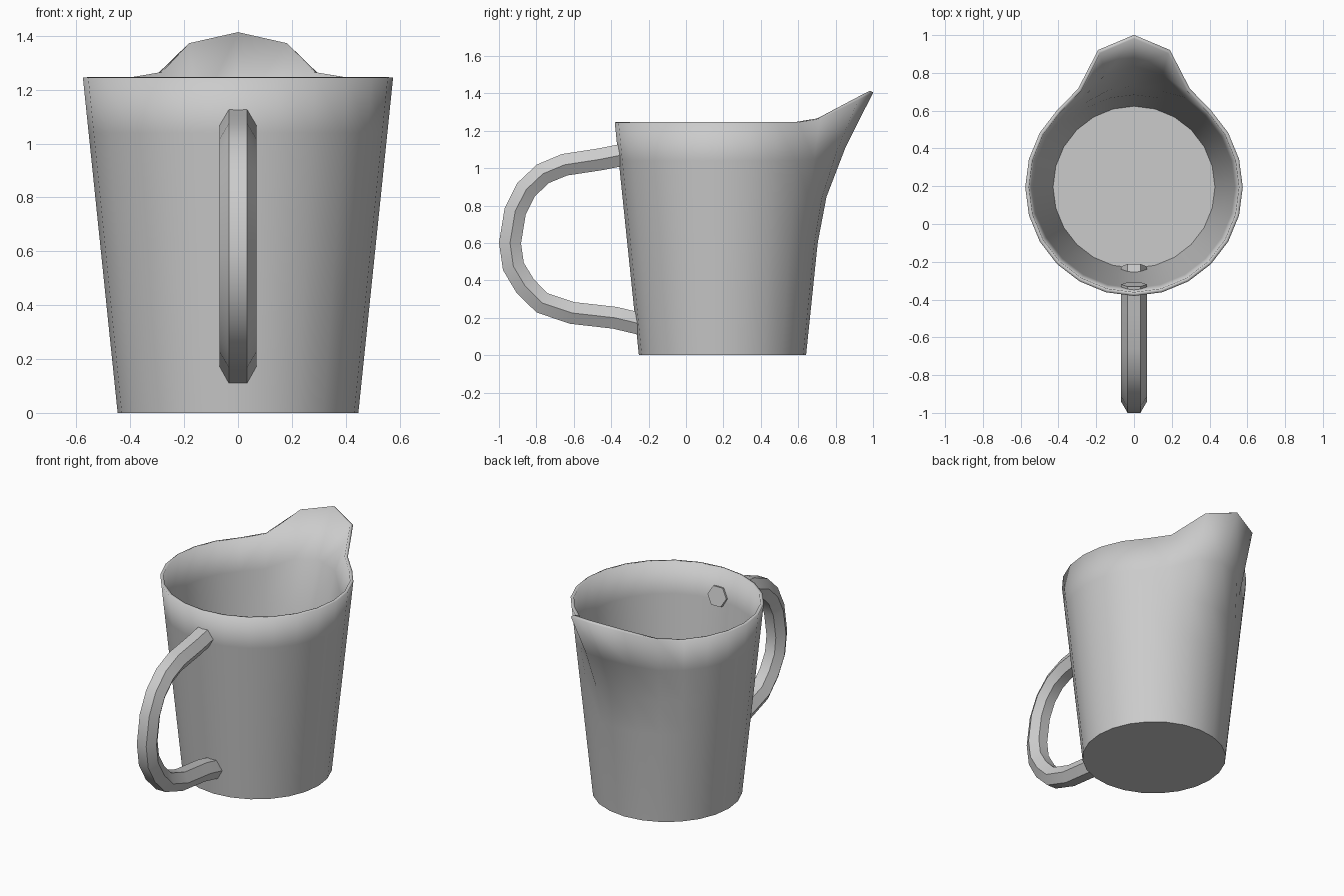
import bpy, bmesh
from math import sin, cos, tau
from mathutils import Vector

if "Cube" in bpy.data.objects:
    bpy.data.objects.remove(bpy.data.objects["Cube"])

SIDES = 24
CENTRE_Y = 0.195


def add_object(name, bm):
    bmesh.ops.recalc_face_normals(bm, faces=bm.faces)
    mesh = bpy.data.meshes.new(name)
    bm.to_mesh(mesh)
    bm.free()
    ob = bpy.data.objects.new(name, mesh)
    bpy.context.collection.objects.link(ob)
    return ob


def bridge(bm, a, b):
    n = len(a)
    for i in range(n):
        j = (i + 1) % n
        bm.faces.new((a[i], a[j], b[j], b[i]))


def smooth(ob, angle):
    bpy.ops.object.select_all(action='DESELECT')
    ob.select_set(True)
    bpy.context.view_layer.objects.active = ob
    bpy.ops.object.shade_smooth_by_angle(angle=angle)


# Jug body: tapered rings, with the back columns pulled out into a spout
# level: height, spout pull; column steps from the tip: x, y, z shift
LEVELS = [(0, 0), (0.60, 0), (0.83, 0.10), (1.04, 0.45), (1.245, 1)]
SPOUT = {0: (0, 0.23, 0.16), 1: (0.041, 0.17, 0.12), 2: (0.008, 0.022, 0.017)}
bm = bmesh.new()
rings = []
for z, pull in LEVELS:
    r = 0.447 + (0.576 - 0.447) * z / 1.245
    ring = []
    for i in range(SIDES):
        a = tau * i / SIDES
        step = min(i, SIDES - i)
        sx, sy, sz = SPOUT.get(step, (0, 0, 0))
        side = 1 if i <= SIDES // 2 else -1
        ring.append(bm.verts.new((r * sin(a) + side * sx * pull,
                                  CENTRE_Y + r * cos(a) + sy * pull,
                                  z + sz * pull)))
    rings.append(ring)
for a, b in zip(rings, rings[1:]):
    bridge(bm, a, b)
base = bm.faces.new(rings[0])
bm.normal_update()
body = add_object("jug_body", bm)
# Outward normals on the open shell, so the wall grows inward
if body.data.polygons[len(body.data.polygons) - 1].normal.z > 0:
    body.data.flip_normals()
wall = body.modifiers.new("wall", 'SOLIDIFY')
wall.thickness = 0.02
wall.offset = -1
wall.use_even_offset = True
smooth(body, 0.6)

# Handle: hexagonal bar swept along a curved path in the y-z plane
PATH = [(-0.32, 1.075), (-0.46, 1.047), (-0.65, 1.018), (-0.765, 0.97),
        (-0.855, 0.885), (-0.913, 0.77), (-0.941, 0.60), (-0.923, 0.475),
        (-0.86, 0.37), (-0.77, 0.28), (-0.61, 0.226), (-0.38, 0.20),
        (-0.225, 0.163)]
pts = [Vector((0, y, z)) for y, z in PATH]
bm = bmesh.new()
rings = []
for k, p in enumerate(pts):
    t = (pts[min(k + 1, len(pts) - 1)] - pts[max(k - 1, 0)]).normalized()
    n = Vector((1, 0, 0)).cross(t)
    rings.append([bm.verts.new(p + 0.068 * Vector((cos(tau * i / 6), 0, 0))
                               + 0.068 * sin(tau * i / 6) * n) for i in range(6)])
for a, b in zip(rings, rings[1:]):
    bridge(bm, a, b)
bm.faces.new(rings[0])
bm.faces.new(rings[-1])
handle = add_object("handle", bm)
smooth(handle, 0.6)
